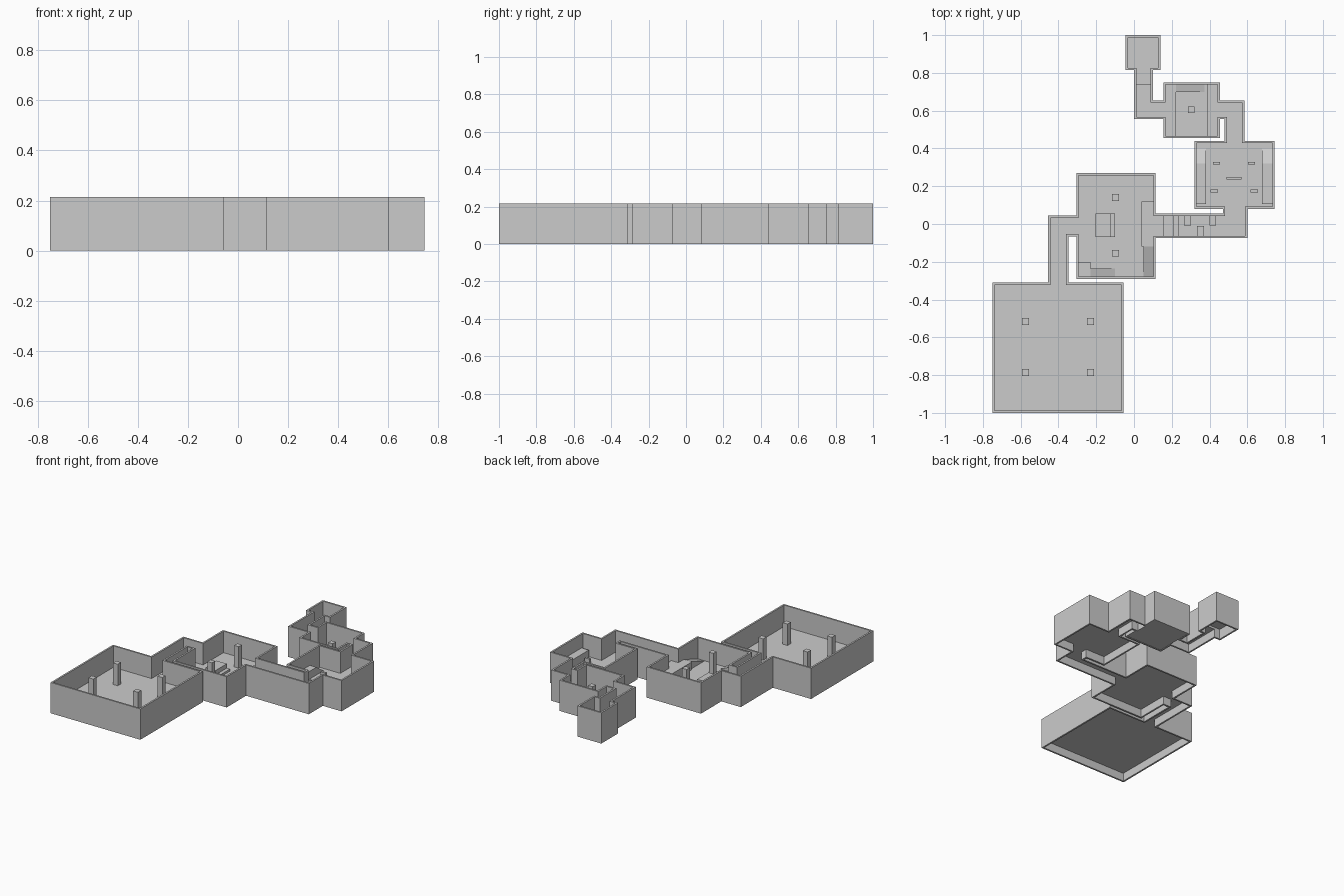
import bpy
import bmesh

cube = bpy.data.objects.get("Cube")
if cube:
    bpy.data.objects.remove(cube, do_unlink=True)

WALL = 0.012      # wall thickness
TOP = 0.215       # wall height
SLAB = 0.008      # floor thickness
LEVEL = 0.065     # main floor level
PIT = 0.01        # sunken floor level
HIGH = 0.12       # raised platform level

stone = bpy.data.materials.new("plain_grey")
stone.use_nodes = True
stone.diffuse_color = (0.6, 0.6, 0.6, 1)
stone.node_tree.nodes["Principled BSDF"].inputs["Base Color"].default_value = (0.6, 0.6, 0.6, 1)


def finish(name, bm):
    bmesh.ops.recalc_face_normals(bm, faces=bm.faces)
    mesh = bpy.data.meshes.new(name)
    bm.to_mesh(mesh)
    bm.free()
    mesh.materials.append(stone)
    obj = bpy.data.objects.new(name, mesh)
    bpy.context.collection.objects.link(obj)
    return obj


def box(name, x0, x1, y0, y1, z0, z1):
    bm = bmesh.new()
    bmesh.ops.create_cube(bm, size=1)
    for v in bm.verts:
        v.co = (x1 if v.co.x > 0 else x0, y1 if v.co.y > 0 else y0, z1 if v.co.z > 0 else z0)
    return finish(name, bm)


def post(name, x, y, w, d, z0, z1):
    return box(name, x - w / 2, x + w / 2, y - d / 2, y + d / 2, z0, z1)


def ramp(name, x0, x1, y0, y1, z0, z1, axis, high_end):
    """Wedge whose top edge survives only at the high end of the axis."""
    obj = box(name, x0, x1, y0, y1, z0, z1)
    low = (x0, y0)[axis] if high_end > 0 else (x1, y1)[axis]
    bm = bmesh.new()
    bm.from_mesh(obj.data)
    for v in bm.verts:
        if abs(v.co[axis] - low) < 1e-5:
            v.co.z = z0
    bmesh.ops.remove_doubles(bm, verts=bm.verts, dist=1e-5)
    bm.to_mesh(obj.data)
    bm.free()


# Inner outline of every room and passage, with its floor level
spaces = {
    "great_hall": (-.738, -.067, -.988, -.322, LEVEL),
    "west_passage": (-.443, -.359, -.322, .033, LEVEL),
    "west_link": (-.359, -.293, -.053, .033, LEVEL),
    "middle_room": (-.293, .103, -.278, .258, LEVEL),
    "east_passage": (.103, .588, -.063, .043, LEVEL),
    "east_link": (.482, .588, .043, .092, LEVEL),
    "east_room": (.332, .733, .092, .428, LEVEL),
    "north_passage": (.492, .573, .428, .643, LEVEL),
    "north_link": (.443, .492, .567, .643, LEVEL),
    "sunken_room": (.167, .443, .467, .738, PIT),
    "exit_link": (.012, .167, .567, .643, LEVEL),
    "exit_passage": (.012, .088, .643, .827, LEVEL),
    "end_room": (-.033, .128, .827, .988, LEVEL + .015),
}
for name, (x0, x1, y0, y1, z) in spaces.items():
    box(name + "_floor", x0, x1, y0, y1, max(0, z - SLAB), z)


def inside(x, y, grow):
    return any(x0 - grow < x < x1 + grow and y0 - grow < y < y1 + grow
               for x0, x1, y0, y1, z in spaces.values())


def build_walls():
    """Fill the band between the inner outline and the grown outline."""
    def cuts(i):
        vals = [s[i] for s in spaces.values()] + [s[i + 1] for s in spaces.values()]
        return sorted({round(v + k * WALL, 4) for v in vals for k in (-1, 0, 1)})

    xs, ys = cuts(0), cuts(2)
    cells = set()
    for i in range(len(xs) - 1):
        for j in range(len(ys) - 1):
            cx, cy = (xs[i] + xs[i + 1]) / 2, (ys[j] + ys[j + 1]) / 2
            if inside(cx, cy, WALL) and not inside(cx, cy, 0):
                cells.add((i, j))
    bm = bmesh.new()

    def quad(*pts):
        bm.faces.new([bm.verts.new(p) for p in pts])

    for i, j in cells:
        ring = [(xs[i], ys[j]), (xs[i + 1], ys[j]), (xs[i + 1], ys[j + 1]), (xs[i], ys[j + 1])]
        for z in (0, TOP):
            quad(*[(x, y, z) for x, y in ring])
        sides = [(i, j - 1), (i + 1, j), (i, j + 1), (i - 1, j)]
        for k, side in enumerate(sides):
            if side not in cells:
                a, b = ring[k], ring[(k + 1) % 4]
                quad((*a, 0), (*b, 0), (*b, TOP), (*a, TOP))
    bmesh.ops.remove_doubles(bm, verts=bm.verts, dist=1e-5)
    bmesh.ops.recalc_face_normals(bm, faces=bm.faces)
    bmesh.ops.dissolve_limit(bm, angle_limit=.01, verts=bm.verts, edges=bm.edges)
    finish("walls", bm)


build_walls()

# Pillars
for x in (-.575, -.23):
    for y in (-.785, -.515):
        post("hall_pillar", x, y, .037, .037, LEVEL, TOP)
for y in (-.155, .14):
    post("middle_pillar", -.098, y, .035, .035, LEVEL, TOP)
post("sunken_pillar", .303, .605, .035, .035, PIT, TOP - .05)

# Middle room: central block with step, raised walkway, corner landing
box("central_block", -.203, -.125, -.07, .055, LEVEL, .11)
box("central_step", -.125, -.1, -.07, .055, LEVEL, .08)
box("walkway", .04, .103, -.12, .12, LEVEL, HIGH)
ramp("walkway_ramp", .05, .103, -.278, -.12, LEVEL, HIGH, 1, 1)
box("corner_landing", -.293, -.23, -.278, -.2, LEVEL, HIGH)
ramp("corner_ramp", -.23, -.1, -.278, -.235, LEVEL, HIGH, 0, -1)

# East passage: descending steps and low cover blocks
for x0, x1, z in ((.103, .158, HIGH), (.158, .21, .102), (.21, .238, .083)):
    box("passage_step", x0, x1, -.063, .043, LEVEL, z)
for x, y in ((.283, .017), (.352, -.037), (.417, .017)):
    post("passage_cover", x, y, .035, .052, LEVEL, HIGH)

# East room: side platforms with ramps, and low barriers
for x0, x1 in ((.332, .382), (.677, .733)):
    box("side_platform", x0, x1, .107, .32, LEVEL, HIGH)
    ramp("side_ramp", x0, x1, .32, .4, LEVEL, HIGH, 1, -1)
for x, y in ((.437, .322), (.622, .322), (.425, .175), (.637, .175)):
    post("barrier", x, y, .038, .015, LEVEL, .1)
post("centre_barrier", .53, .242, .08, .015, LEVEL, .1)

# Sunken room: entry platforms on both sides and a ramp along the back
box("west_platform", .167, .222, .467, .738, PIT, LEVEL)
box("east_platform", .387, .443, .467, .738, PIT, LEVEL)
ramp("back_ramp", .222, .372, .698, .738, PIT, LEVEL, 0, -1)

# Step up to the end room
box("exit_step", .012, .088, .738, .827, LEVEL, LEVEL + .015)
